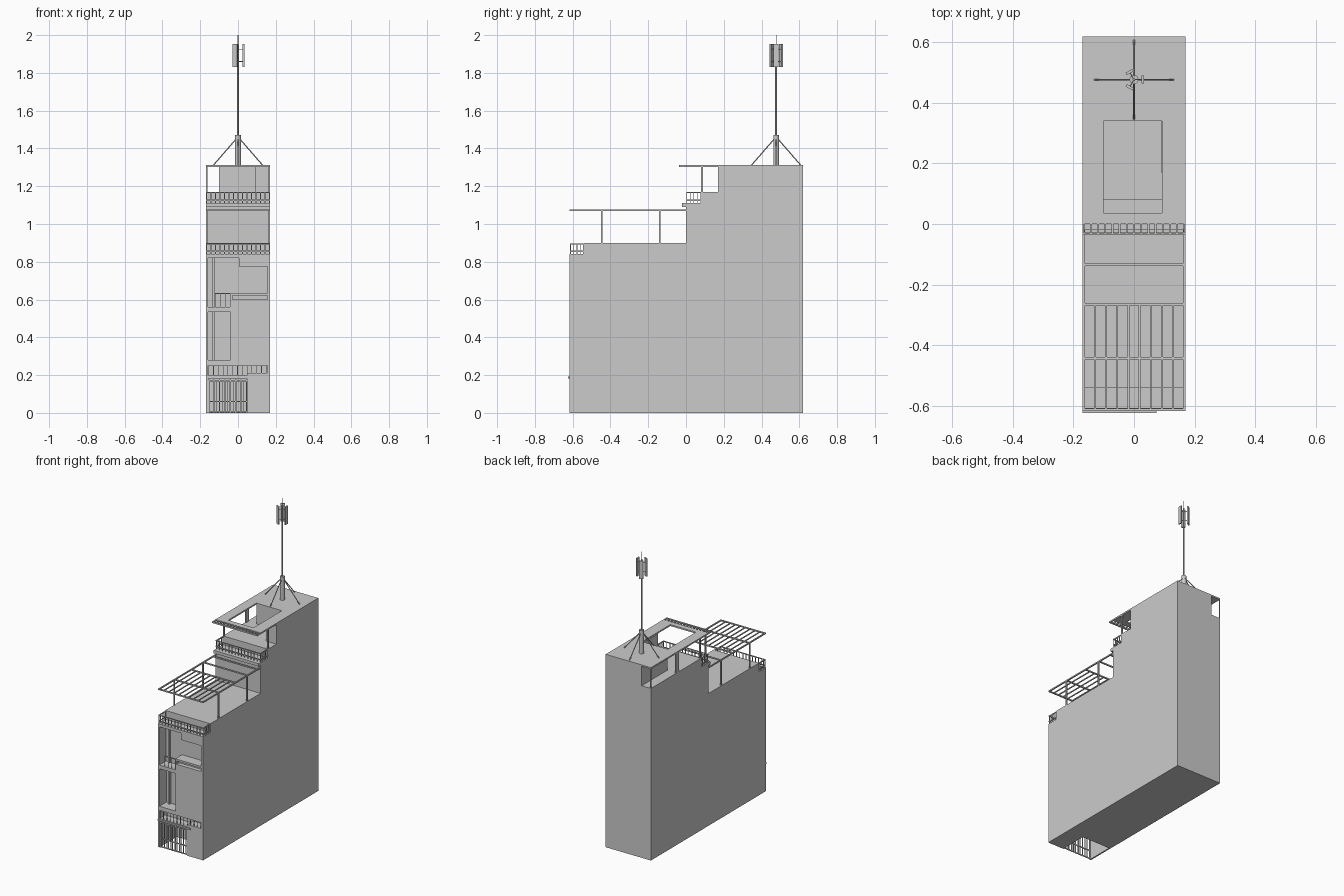
import bpy, bmesh, math
from mathutils import Vector, Matrix

if "Cube" in bpy.data.objects:
    bpy.data.objects.remove(bpy.data.objects["Cube"])


def make(name, bm):
    bmesh.ops.recalc_face_normals(bm, faces=bm.faces)
    me = bpy.data.meshes.new(name)
    bm.to_mesh(me)
    bm.free()
    ob = bpy.data.objects.new(name, me)
    bpy.context.collection.objects.link(ob)
    return ob


def boxes(name, items):
    """One object from boxes given as (x0, x1, y0, y1, z0, z1)."""
    bm = bmesh.new()
    for x0, x1, y0, y1, z0, z1 in items:
        m = Matrix.Translation(((x0 + x1) / 2, (y0 + y1) / 2, (z0 + z1) / 2)) @ \
            Matrix.Diagonal((x1 - x0, y1 - y0, z1 - z0, 1))
        bmesh.ops.create_cube(bm, size=1, matrix=m)
    return make(name, bm)


def prism(name, pts, axis, a, b):
    """Extrude a profile of (y, z) along x, or of (x, z) along y."""
    bm = bmesh.new()
    place = (lambda p: (a, p[0], p[1])) if axis == 'x' else (lambda p: (p[0], a, p[1]))
    f = bm.faces.new([bm.verts.new(place(p)) for p in pts])
    r = bmesh.ops.extrude_face_region(bm, geom=[f])
    d = Vector((b - a, 0, 0)) if axis == 'x' else Vector((0, b - a, 0))
    bmesh.ops.translate(bm, vec=d, verts=[v for v in r['geom'] if isinstance(v, bmesh.types.BMVert)])
    return make(name, bm)


def rods(name, items, sides=8):
    """One object from straight rods given as (start, end, radius)."""
    bm = bmesh.new()
    for p, q, r in items:
        p, q = Vector(p), Vector(q)
        d = q - p
        m = Matrix.Translation((p + q) / 2) @ d.to_track_quat('Z', 'Y').to_matrix().to_4x4()
        bmesh.ops.create_cone(bm, cap_ends=True, segments=sides, radius1=r, radius2=r,
                              depth=d.length, matrix=m)
    return make(name, bm)


def span(a, b, n):
    return [a + (b - a) * i / n for i in range(n + 1)]


W, F, B = 0.17, -0.617, 0.62
t = 0.003

# Main stepped block
body = prism("building_body", [(F, 0), (B, 0), (B, 1.17), (0.08, 1.17), (0.08, 1.11), (0, 1.11),
                               (0, 0.90), (-0.54, 0.90), (-0.54, 0.84), (F, 0.84)], 'x', -W, W)

# Front recesses: garage, low balcony, two window bays, slot
cutters = [
    boxes("garage_cutter", [(-0.16, 0.05, -0.7, -0.43, -0.1, 0.18)]),
    prism("low_balcony_cutter", [(-0.16, 0.197), (0.05, 0.197), (0.05, 0.212), (0.155, 0.212),
                                 (0.155, 0.257), (-0.16, 0.257)], 'y', -0.7, -0.555),
    boxes("lower_bay_cutter", [(-0.16, -0.04, -0.7, -0.54, 0.28, 0.535)]),
    prism("upper_bay_cutter", [(-0.16, 0.56), (-0.04, 0.56), (-0.04, 0.635), (0.155, 0.635),
                               (0.155, 0.775), (0.005, 0.775), (0.005, 0.82), (-0.16, 0.82)],
          'y', -0.7, -0.545),
    boxes("slot_cutter", [(-0.03, 0.155, -0.7, -0.59, 0.60, 0.622)]),
]
bpy.context.view_layer.objects.active = body
for c in cutters:
    mod = body.modifiers.new(c.name, 'BOOLEAN')
    mod.operation, mod.solver, mod.object = 'DIFFERENCE', 'EXACT', c
    bpy.ops.object.modifier_apply(modifier=mod.name)
    bpy.data.objects.remove(c)

# Garage gate, paired bars and cross rails
gate = []
for x in span(-0.155, 0.045, 7):
    gate += [(x - t, x + t, -0.612, -0.606, 0, 0.178)]
for x in span(-0.14, 0.031, 6):
    gate += [(x - 0.001, x + 0.001, -0.611, -0.608, 0, 0.17)]
gate += [(-0.16, 0.05, -0.612, -0.606, z - t, z + t) for z in (0.004, 0.06, 0.17)]
boxes("garage_gate", gate)
boxes("gate_canopy", [(-W, 0.075, -0.624, F + 0.002, 0.183, 0.193)])

# Balcony bars on the facade
low = [(x - 0.0015, x + 0.0015, F, F + 0.004, 0.197 if x < 0.05 else 0.212, 0.257)
       for x in span(-0.155, 0.15, 12)]
boxes("low_balcony_rail", low + [(-0.16, 0.155, F, F + 0.004, 0.252, 0.257)])
up = [(x - 0.0015, x + 0.0015, F, F + 0.004, 0.56, 0.632) for x in span(-0.12, -0.042, 3)]
boxes("upper_balcony_rail", up + [(-0.122, -0.04, F, F + 0.004, 0.629, 0.635)])
boxes("window_mullions", [(-0.135, -0.125, -0.56, -0.535, 0.28, 0.535),
                          (-0.135, -0.125, -0.56, -0.535, 0.56, 0.82)])


def terrace_rail(name, y0, y1, z0, z1):
    e, items = W - 0.004, []
    for x in span(-e, e, 14):
        items.append((x - 0.002, x + 0.002, y0, y0 + 0.004, z0, z1))
    for z in (z0 + 0.015, z1 - 0.004):
        items.append((-W, W, y0, y0 + 0.005, z - 0.002, z + 0.004))
        for s in (-e, e):
            items.append((s - t, s + t, y0, y1, z - 0.002, z + 0.004))
    for s in (-e, e):
        for y in span(y0 + 0.002, y1 - 0.002, 4):
            items.append((s - 0.002, s + 0.002, y - 0.002, y + 0.002, z0, z1))
    boxes(name, items)


terrace_rail("front_terrace_rail", -0.613, -0.54, 0.84, 0.898)
terrace_rail("upper_terrace_rail", 0.002, 0.08, 1.11, 1.17)
boxes("upper_ledge", [(-W, W, -0.02, 0.001, 1.09, 1.11)])

# Pergola over the front terrace
e = W - 0.004
perg = [(s - 0.004, s + 0.004, -0.617, 0, 1.069, 1.077) for s in (-e, e)]
perg += [(-W, W, y - 0.004, y + 0.004, 1.069, 1.077) for y in (-0.613, -0.443, -0.265, -0.135, -0.03)]
perg += [(x - t, x + t, -0.613, -0.265, 1.071, 1.077) for x in span(-e, e, 9)[1:-1]]
boxes("pergola_frame", perg)
boxes("pergola_posts", [(s - 0.004, s + 0.004, y - 0.004, y + 0.004, 0.9, 1.07)
                        for s in (-e, e) for y in (-0.447, -0.14)])

# Top floor: rear room and side wing around the open court
boxes("top_rooms", [(-0.10, W, 0.34, B, 1.17, 1.302), (0.09, W, 0.17, 0.34, 1.17, 1.302)])
boxes("roof_posts", [(s - 0.004, s + 0.004, 0.08, 0.09, 1.17, 1.302) for s in (-e, e)]
      + [(-W, -W + 0.008, 0.32, 0.35, 1.17, 1.302), (-W, -W + 0.005, B - 0.005, B, 1.17, 1.302)])

# Roof slab framing the hole, with slatted eave
z0, z1 = 1.302, 1.312
boxes("roof_slab", [(-W, W, 0.34, B, z0, z1), (-W, W, 0, 0.037, z0, z1),
                    (-W, -0.10, 0.037, 0.34, z0, z1), (0.092, W, 0.037, 0.34, z0, z1)])
boxes("eave_slats", [(x - t, x + t, -0.034, 0, z0, z1) for x in span(-e, e, 14)]
      + [(-W, W, -0.036, -0.029, z0, z1)])

# Mast with stays and three antenna panels
my = 0.477
rods("mast_base", [((0, my, 1.31), (0, my, 1.47), 0.015)], 12)
rods("mast_pole", [((0, my, 1.45), (0, my, 1.95), 0.005), ((0, my, 1.94), (0, my, 2.0), 0.0015)])
stays, arms, bm = [], [], bmesh.new()
for i in range(4):
    a = i * math.pi / 2
    c, s = math.cos(a), math.sin(a)
    stays.append(((0.01 * c, my + 0.01 * s, 1.45), (0.13 * c, my + 0.13 * s, 1.312), 0.003))
for i in range(3):
    a = i * math.tau / 3
    c, s = math.cos(a), math.sin(a)
    m = Matrix.Translation((0.029 * c, my + 0.029 * s, 1.892)) @ Matrix.Rotation(a, 4, 'Z') \
        @ Matrix.Diagonal((0.009, 0.026, 0.122, 1))
    bmesh.ops.create_cube(bm, size=1, matrix=m)
    for z in (1.86, 1.925):
        arms.append(((0, my, z), (0.028 * c, my + 0.028 * s, z), 0.002))
rods("mast_stays", stays, 6)
rods("antenna_arms", arms, 6)
make("antenna_panels", bm)
